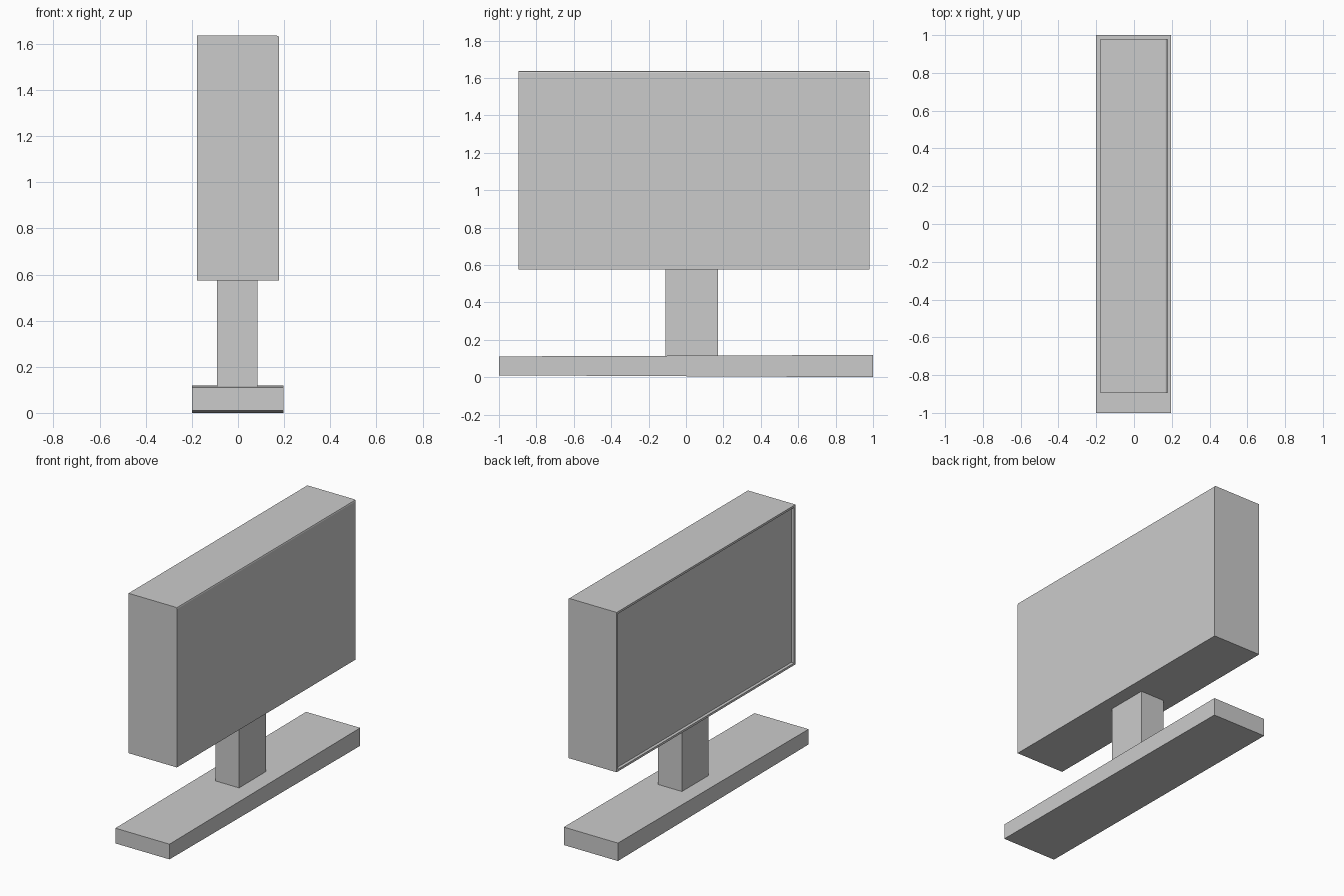
import bpy, bmesh

if "Cube" in bpy.data.objects:
    bpy.data.objects.remove(bpy.data.objects["Cube"])


def block(name, x, y, z):
    """Box from (min, max) ranges on each axis."""
    bm = bmesh.new()
    bmesh.ops.create_cube(bm, size=1)
    for v in bm.verts:
        v.co = [r[0] if c < 0 else r[1] for c, r in zip(v.co, (x, y, z))]
    mesh = bpy.data.meshes.new(name)
    obj = bpy.data.objects.new(name, mesh)
    bpy.context.collection.objects.link(obj)
    return obj, bm


def finish(obj, bm):
    bmesh.ops.recalc_face_normals(bm, faces=bm.faces)
    bm.to_mesh(obj.data)
    bm.free()


# Long foot, very slightly out of level along its length
foot, bm = block("base", (-0.2, 0.197), (-1, 1), (0.0, 0.119))
for v in bm.verts:
    if v.co.y < 0:
        v.co.z = 0.01 if v.co.z < 0.05 else 0.111
finish(foot, bm)

# Neck
neck, bm = block("neck", (-0.09, 0.085), (-0.11, 0.172), (0.112, 0.58))
finish(neck, bm)

# Screen housing
housing, bm = block("screen_housing", (-0.177, 0.178), (-0.895, 0.98), (0.575, 1.636))
bm.faces.ensure_lookup_table()
# Recessed display surrounded by a thin rim
front = min(bm.faces, key=lambda f: f.calc_center_median().x)
bmesh.ops.inset_region(bm, faces=[front], thickness=0.02)
panel = bmesh.ops.extrude_discrete_faces(bm, faces=[front])["faces"][0]
for v in panel.verts:
    v.co.x += 0.02
# Softened top edge on the rear side
edge = [e for e in bm.edges if all(v.co.x > 0.17 and v.co.z > 1.63 for v in e.verts)]
bmesh.ops.bevel(bm, geom=edge, offset=0.01, segments=2, profile=0.5, affect='EDGES')
finish(housing, bm)
